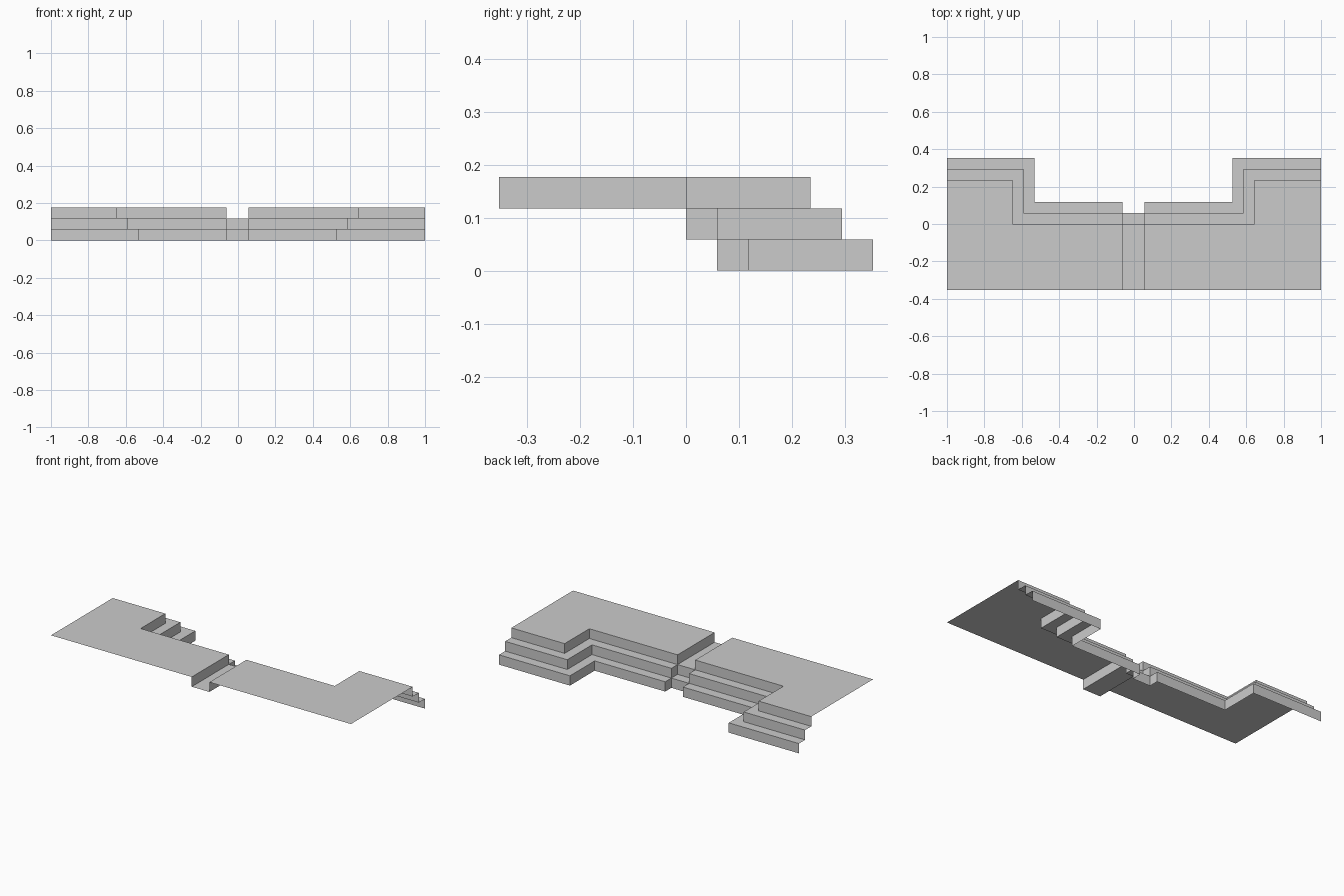
import bpy, bmesh
from mathutils import Vector

if "Cube" in bpy.data.objects:
    bpy.data.objects.remove(bpy.data.objects["Cube"])

D = 1 / 17        # step height and depth
CX = -0.0025      # slight offset of the centre channel
FRONT = -6 * D


def make(name, faces):
    """Build a sheet object from (points, facing direction) pairs."""
    bm = bmesh.new()
    for pts, facing in faces:
        f = bm.faces.new([bm.verts.new(p) for p in pts])
        f.normal_update()
        if f.normal.dot(Vector(facing)) < 0:
            f.normal_flip()
    bmesh.ops.remove_doubles(bm, verts=bm.verts, dist=1e-5)
    me = bpy.data.meshes.new(name)
    bm.to_mesh(me)
    bm.free()
    bpy.context.collection.objects.link(bpy.data.objects.new(name, me))


def outline(side, k):
    """Edge of tier k, from the channel out to the end."""
    xc = CX + side * (9 + k) * D
    y1, y2 = (2 - k) * D, (6 - k) * D
    return [(CX + side * D, y1), (xc, y1), (xc, y2), (side, y2)]


def at(pts, z):
    return [(x, y, z) for x, y in pts]


UP = (0, 0, 1)
for side, label in ((-1, "left"), (1, "right")):
    gx = CX + side * D
    stairs, walls = [], []
    for k in range(3):
        o = outline(side, k)
        z0, z1 = k * D, (k + 1) * D
        # risers
        for (ax, ay), (bx, by) in zip(o, o[1:]):
            stairs.append(([(ax, ay, z0), (bx, by, z0), (bx, by, z1), (ax, ay, z1)],
                           (-side, 1, 0)))
        # treads
        if k < 2:
            n = outline(side, k + 1)
            for i in range(3):
                stairs.append((at([o[i], o[i + 1], n[i + 1], n[i]], z1), UP))
        # channel side walls
        back, front = (2 - k) * D, ((1 - k) * D if k < 2 else FRONT)
        walls.append(([(gx, front, z0), (gx, back, z0), (gx, back, z1), (gx, front, z1)],
                      (-side, 0, 0)))
    make(label + "_stairs", stairs)
    make(label + "_channel_wall", walls)

    # upper platform
    o = outline(side, 2)
    xc = o[1][0]
    make(label + "_platform", [
        (at([(gx, FRONT), (xc, FRONT), o[1], o[0]], 3 * D), UP),
        (at([(xc, FRONT), (side, FRONT), (side, o[3][1]), o[2], o[1]], 3 * D), UP)])

# lowered channel steps and floor
profile = [(D, 0), (D, D), (0, D), (0, 2 * D), (FRONT, 2 * D)]
xl, xr = CX - D, CX + D
make("channel_steps", [
    ([(xl, ya, za), (xr, ya, za), (xr, yb, zb), (xl, yb, zb)], (0, 1, 1))
    for (ya, za), (yb, zb) in zip(profile, profile[1:])])
